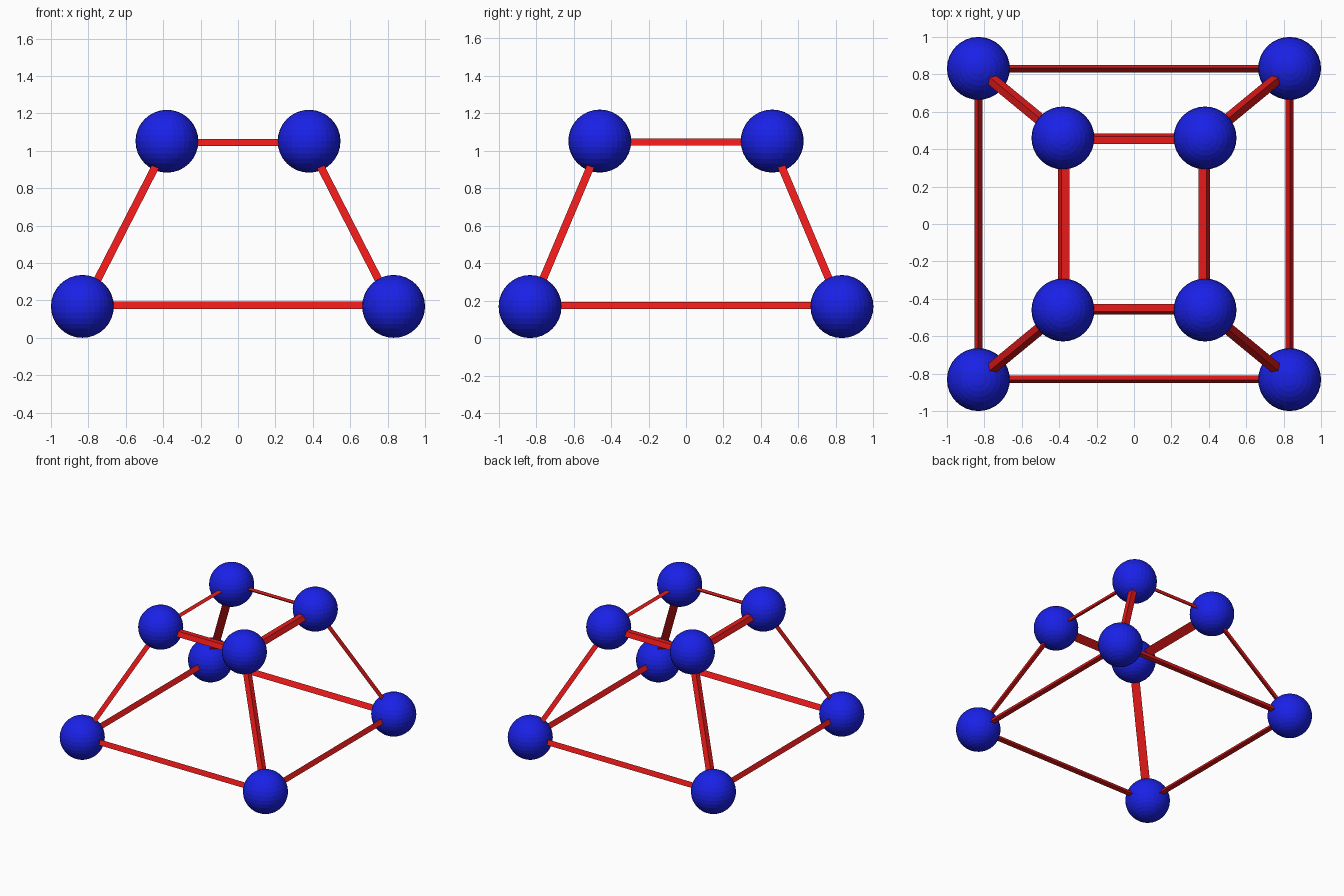
import bpy, bmesh
from mathutils import Vector

if "Cube" in bpy.data.objects:
    bpy.data.objects.remove(bpy.data.objects["Cube"])

R = 0.168      # ball radius
LEG = 0.042    # width of each outer face of a bar


def material(name, color):
    m = bpy.data.materials.new(name)
    m.diffuse_color = color
    m.use_nodes = True
    m.node_tree.nodes["Principled BSDF"].inputs["Base Color"].default_value = m.diffuse_color
    return m


blue = material("blue", (0.01, 0.015, 0.8, 1))
red = material("red", (0.8, 0.01, 0.01, 1))


def make_object(name, bm, mat):
    mesh = bpy.data.meshes.new(name)
    bm.to_mesh(mesh)
    bm.free()
    mesh.materials.append(mat)
    obj = bpy.data.objects.new(name, mesh)
    bpy.context.collection.objects.link(obj)
    return obj


def ring(hx, hy, z):
    return [Vector((sx * hx, sy * hy, z))
            for sx, sy in ((-1, -1), (1, -1), (1, 1), (-1, 1))]


# corner points of the tapered frame
low = ring(1 - R, 1 - R, R)
high = ring(0.38, 0.46, 1.051)

# balls on the corners
for level, pts in (("lower", low), ("upper", high)):
    for i, p in enumerate(pts):
        bm = bmesh.new()
        bmesh.ops.create_uvsphere(bm, u_segments=32, v_segments=16, radius=R)
        make_object(f"{level}_ball_{i + 1}", bm, blue).location = p


# three-sided bar whose two outer faces follow the neighbouring frame faces
def bar(name, p, q, face_a, face_b):
    axis = (q - p).normalized()
    legs = []
    for face in (face_a, face_b):
        d = sum(face, Vector()) / 4 - (p + q) / 2
        legs.append((d - axis * d.dot(axis)).normalized() * LEG)
    shift = (legs[0] + legs[1]) / 3
    bm = bmesh.new()
    a, b = [[bm.verts.new(end + leg - shift) for leg in (Vector(), *legs)]
            for end in (p, q)]
    bm.faces.new(a)
    bm.faces.new(b)
    for i in range(3):
        j = (i + 1) % 3
        bm.faces.new((a[i], a[j], b[j], b[i]))
    bmesh.ops.recalc_face_normals(bm, faces=bm.faces)
    make_object(name, bm, red)


# bars along the lower ring, the upper ring and the sloping corners
sides = [[low[i], low[(i + 1) % 4], high[(i + 1) % 4], high[i]] for i in range(4)]
for i in range(4):
    j = (i + 1) % 4
    bar(f"lower_bar_{i + 1}", low[i], low[j], low, sides[i])
    bar(f"upper_bar_{i + 1}", high[i], high[j], high, sides[i])
    bar(f"corner_strut_{i + 1}", low[i], high[i], sides[i - 1], sides[i])
